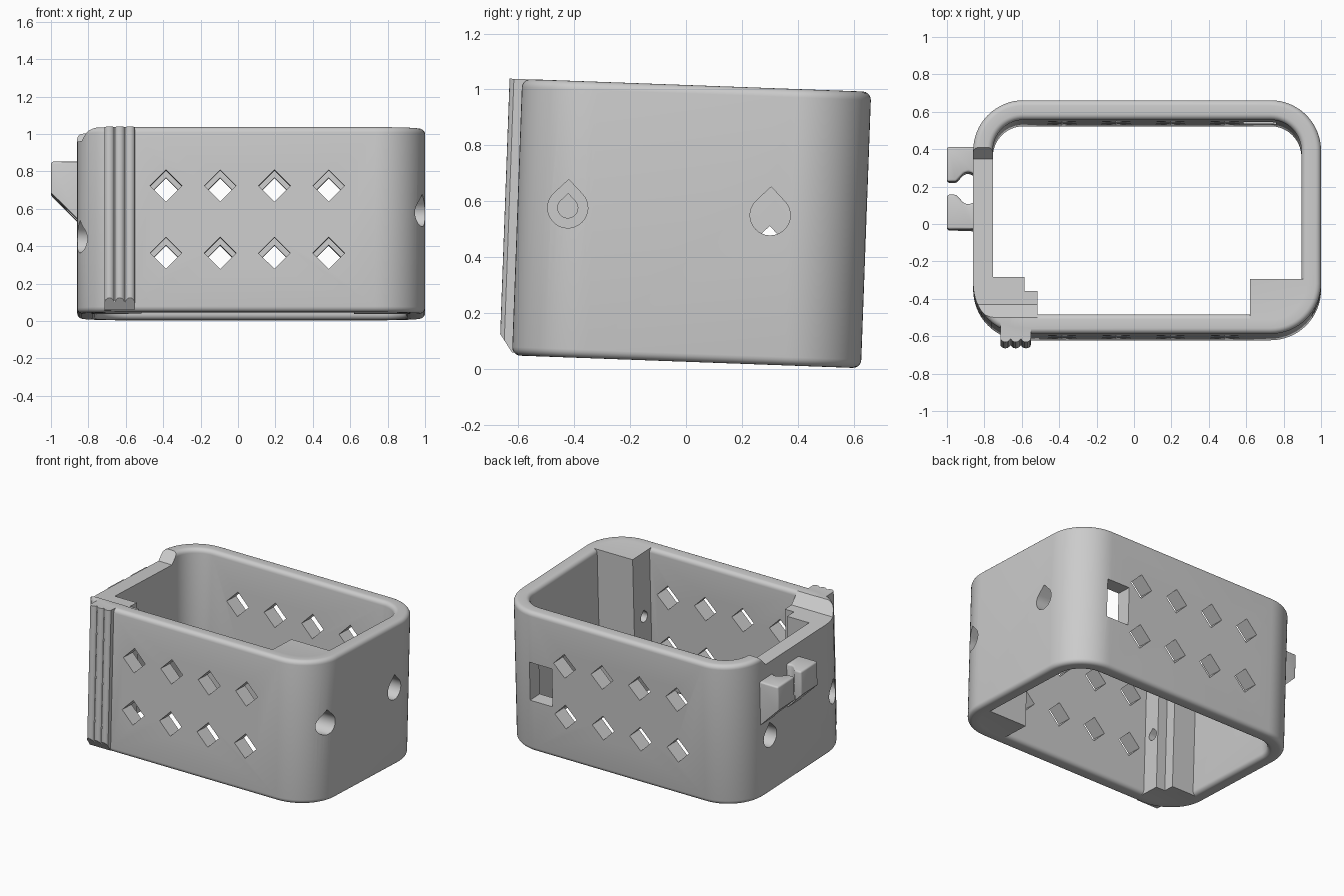
import bpy, bmesh, math
from math import sin, cos, pi

old = bpy.data.objects.get("Cube")
if old:
    bpy.data.objects.remove(old, do_unlink=True)

grey = bpy.data.materials.new("plain grey")
grey.use_nodes = True
grey.diffuse_color = (0.6, 0.6, 0.6, 1)
grey.node_tree.nodes["Principled BSDF"].inputs["Base Color"].default_value = (0.6, 0.6, 0.6, 1)

LEFT, RIGHT, HALF_Y, HALF_Z = -0.86, 1.0, 0.625, 0.495
RADIUS, WALL, EDGE = 0.27, 0.105, 0.03
MID_X, HALF_X = (LEFT + RIGHT) / 2, (RIGHT - LEFT) / 2
FLUSH = HALF_Z - 0.0005


def finish(name, bm):
    bmesh.ops.recalc_face_normals(bm, faces=bm.faces)
    mesh = bpy.data.meshes.new(name)
    bm.to_mesh(mesh)
    bm.free()
    mesh.materials.append(grey)
    ob = bpy.data.objects.new(name, mesh)
    bpy.context.collection.objects.link(ob)
    return ob


def prism(name, pts, axis, lo, hi):
    """Extrude a 2D outline along an axis."""
    def place(u, v, a):
        return {"x": (a, u, v), "y": (u, a, v), "z": (u, v, a)}[axis]
    bm = bmesh.new()
    ends = [[bm.verts.new(place(u, v, a)) for u, v in pts] for a in (lo, hi)]
    for loop in ends:
        bm.faces.new(loop)
    n = len(pts)
    for i in range(n):
        j = (i + 1) % n
        bm.faces.new((ends[0][i], ends[0][j], ends[1][j], ends[1][i]))
    return finish(name, bm)


def apply(ob, mod):
    bpy.context.view_layer.objects.active = ob
    bpy.ops.object.modifier_apply(modifier=mod.name)


def combine(ob, other, operation):
    mod = ob.modifiers.new("combine", "BOOLEAN")
    mod.operation, mod.solver, mod.object = operation, "EXACT", other
    apply(ob, mod)
    bpy.data.objects.remove(other, do_unlink=True)


def cut(ob, other):
    combine(ob, other, "DIFFERENCE")


def join(ob, other):
    combine(ob, other, "UNION")


def teardrop(y, z, r):
    arc = [math.radians(135 + 270 * i / 24) for i in range(25)]
    return [(y + r * cos(a), z + r * sin(a)) for a in arc] + [(y, z + r * math.sqrt(2))]


def outline(inset):
    """Rounded rectangle, moved inwards by an inset."""
    pts = []
    for q, (sx, sy) in enumerate(((1, 1), (-1, 1), (-1, -1), (1, -1))):
        for i in range(17):
            a = (q + i / 16) * pi / 2
            pts.append((MID_X + sx * (HALF_X - RADIUS) + (RADIUS - inset) * cos(a),
                        sy * (HALF_Y - RADIUS) + (RADIUS - inset) * sin(a)))
    return pts


# Frame wall: rounded cross-section swept round the outline
section = []
for q, (d, z) in enumerate(((WALL - EDGE, HALF_Z - EDGE), (EDGE, HALF_Z - EDGE),
                            (EDGE, EDGE - HALF_Z), (WALL - EDGE, EDGE - HALF_Z))):
    for i in range(6):
        a = (q + i / 5) * pi / 2
        section.append((d + EDGE * cos(a), z + EDGE * sin(a)))
bm = bmesh.new()
rings = [[bm.verts.new((x, y, z)) for x, y in outline(d)] for d, z in section]
for k, ring in enumerate(rings):
    nxt = rings[(k + 1) % len(rings)]
    for i in range(len(ring)):
        j = (i + 1) % len(ring)
        bm.faces.new((ring[i], ring[j], nxt[j], nxt[i]))
frame = finish("frame", bm)

# Corner columns
join(frame, prism("right_column", [
    (0.62, -0.333), (0.95, -0.333), (0.95, -0.355), (0.885, -0.51),
    (0.73, -0.575), (0.62, -0.575)], "z", -FLUSH, FLUSH))
join(frame, prism("left_column", [
    (-0.515, -0.575), (-0.515, -0.395), (-0.585, -0.395), (-0.585, -0.32),
    (-0.81, -0.32), (-0.81, -0.355), (-0.745, -0.51), (-0.59, -0.575)],
    "z", -FLUSH, FLUSH))

# Ridged finger grip with a sloped lower end
ridges = []
for k in range(3):
    for i in range(1, 8):
        a = pi * i / 8
        ridges.append((-0.6875 + 0.055 * k - 0.0275 * cos(a), -0.645 - 0.025 * sin(a)))
grip = prism("grip", [(-0.715, -0.55)] + ridges + [(-0.55, -0.55)], "z", -0.485, FLUSH)
cut(grip, prism("grip_slope", [(-0.7, -0.377), (-0.6, -0.521), (-0.7, -0.521)],
                "x", -0.8, -0.5))
join(frame, grip)

# Two-jaw cable clip on the left wall
for side in (-1, 1):
    jaw_shape = [(-0.82, 0.22), (-1.0, 0.22), (-1.0, 0.035), (-0.95, 0.035),
                 (-0.91, 0.08), (-0.885, 0.088), (-0.82, 0.06)]
    jaw = prism("clip_jaw", [(x, 0.16 + side * y) for x, y in jaw_shape], "z", 0, 0.33)
    soft = jaw.modifiers.new("soft", "BEVEL")
    soft.width, soft.segments = 0.012, 3
    apply(jaw, soft)
    cut(jaw, prism("jaw_slope", [(-1.1, 0.265), (-0.8, -0.035), (-1.1, -0.035)],
                   "y", -0.2, 0.5))
    join(frame, jaw)

# Lowered rim over the left wall
cut(frame, prism("rim_notch", [(-0.58, 0.57), (-0.538, 0.495), (-0.467, 0.425),
                               (0.313, 0.425), (0.372, 0.495), (0.43, 0.57)],
                 "x", -1.1, -0.513))

# Diamond vents through front and back walls
for x in (-0.385, -0.095, 0.195, 0.485):
    for z in (-0.18, 0.18):
        h = 0.085
        cut(frame, prism("vent", [(x - h, z), (x, z - h), (x + h, z), (x, z + h)],
                         "y", -0.8, 0.8))

# Rectangular port in the back wall
cut(frame, prism("port", [(0.585, -0.135), (0.76, -0.135), (0.76, 0.135), (0.585, 0.135)],
                 "y", 0.4, 0.8))

# Teardrop screw holes, counterbored where they meet the columns
for y, z, r, lo, hi in ((-0.445, 0.04, 0.072, 0.74, 1.1), (-0.445, 0.04, 0.036, 0.55, 0.8),
                        (0.28, 0.04, 0.072, 0.8, 1.1), (-0.445, -0.1, 0.072, -1.1, -0.63),
                        (-0.445, -0.1, 0.036, -0.7, -0.45), (0.28, -0.1, 0.072, -1.1, -0.7)):
    cut(frame, prism("screw_hole", teardrop(y, z, r), "x", lo, hi))

# Slight backward lean and shading
frame.location = (0, 0.02, 0.52)
frame.rotation_euler.x = math.radians(-2.1)
bpy.ops.object.select_all(action="DESELECT")
frame.select_set(True)
bpy.context.view_layer.objects.active = frame
bpy.ops.object.shade_smooth_by_angle(angle=math.radians(30))
